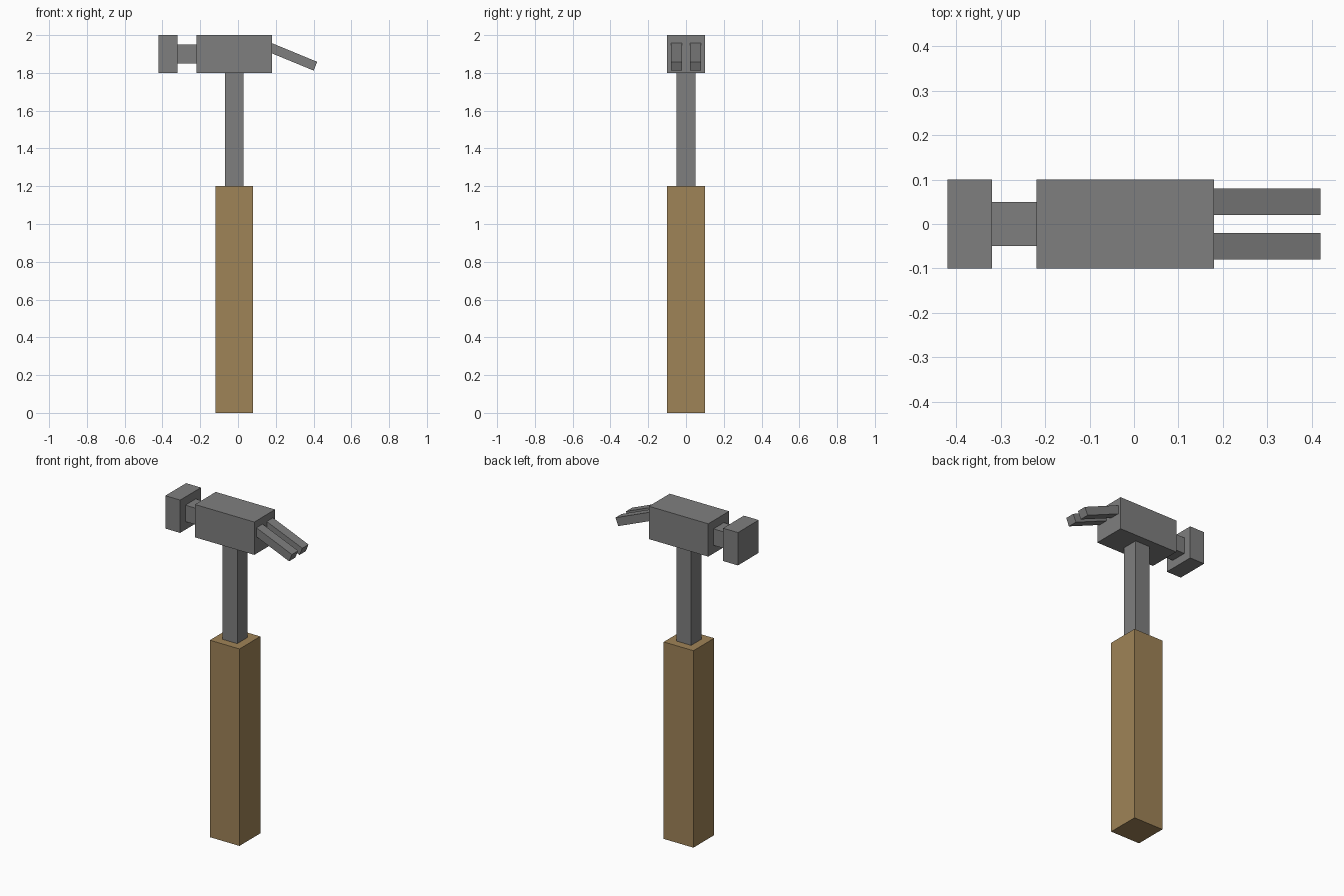
import bpy
import math

default = bpy.data.objects.get("Cube")
if default:
    bpy.data.objects.remove(default, do_unlink=True)


def material(name, rgb):
    mat = bpy.data.materials.new(name)
    mat.use_nodes = True
    color = (*rgb, 1.0)
    mat.diffuse_color = color
    mat.node_tree.nodes["Principled BSDF"].inputs["Base Color"].default_value = color
    return mat


def block(name, center, size, mat, tilt=0.0):
    """Flat-faced box, optionally tilted about the y axis."""
    bpy.ops.mesh.primitive_cube_add(size=1, location=center)
    obj = bpy.context.object
    obj.name = name
    obj.data.name = name
    obj.scale = size
    bpy.ops.object.transform_apply(location=False, rotation=False, scale=True)
    obj.rotation_euler.y = tilt
    obj.data.materials.append(mat)
    return obj


steel = material("grey_steel", (0.212, 0.212, 0.212))
wood = material("brown_wood", (0.347, 0.228, 0.096))

# Handle and shaft
block("handle", (-0.02, 0, 0.6), (0.2, 0.2, 1.2), wood)
block("shaft", (-0.02, 0, 1.5), (0.1, 0.1, 0.6), steel)

# Head, neck and striking face
block("head", (-0.02, 0, 1.9), (0.4, 0.2, 0.2), steel)
block("neck", (-0.27, 0, 1.9), (0.1, 0.1, 0.1), steel)
block("striking_face", (-0.37, 0, 1.9), (0.1, 0.2, 0.2), steel)

# Pair of claws sloping down from the head
for side, label in ((-1, "front"), (1, "back")):
    block(label + "_claw", (0.275, side * 0.05, 1.891), (0.292, 0.06, 0.05),
          steel, math.radians(22.4))
